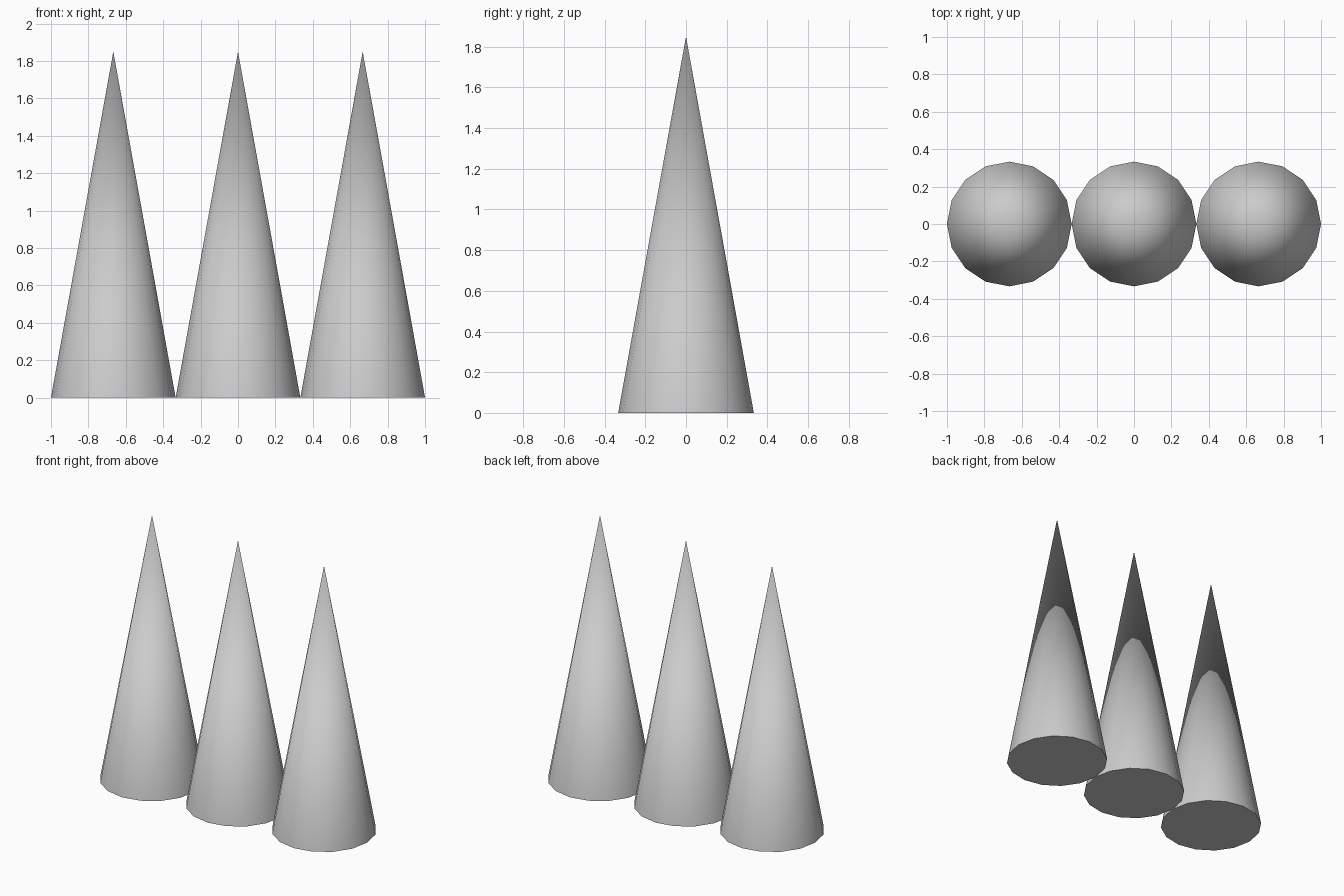
import bpy
import math

if "Cube" in bpy.data.objects:
    bpy.data.objects.remove(bpy.data.objects["Cube"])

RADIUS = 1 / 3
HEIGHT = 1.85


def add_cone(name, x):
    # 16-sided closed cone, smooth sides with a sharp base rim
    bpy.ops.mesh.primitive_cone_add(
        vertices=16, radius1=RADIUS, radius2=0, depth=HEIGHT,
        end_fill_type='NGON', location=(x, 0, HEIGHT / 2))
    cone = bpy.context.object
    cone.name = name
    bpy.ops.object.shade_smooth_by_angle(angle=math.radians(30))


# Row of three touching cones
for i, side in enumerate(("left", "middle", "right")):
    add_cone(f"{side}_cone", (i - 1) * 2 * RADIUS)
